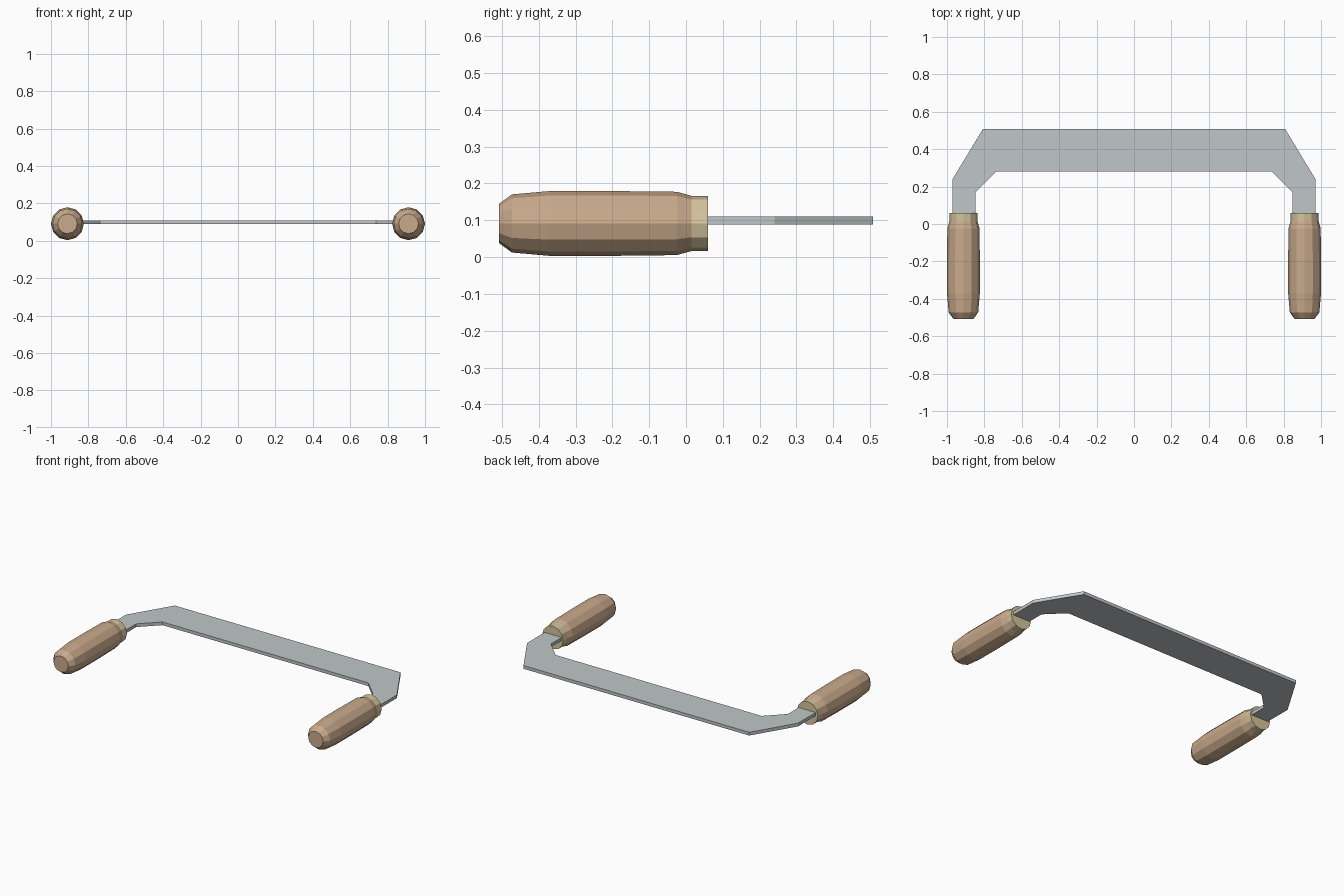
import bpy, bmesh, math

if "Cube" in bpy.data.objects:
    bpy.data.objects.remove(bpy.data.objects["Cube"])


def material(name, color):
    m = bpy.data.materials.new(name)
    m.diffuse_color = (*color, 1)
    m.use_nodes = True
    m.node_tree.nodes["Principled BSDF"].inputs["Base Color"].default_value = m.diffuse_color
    return m


def finish(bm, name, mat):
    bmesh.ops.recalc_face_normals(bm, faces=bm.faces)
    me = bpy.data.meshes.new(name)
    bm.to_mesh(me)
    bm.free()
    ob = bpy.data.objects.new(name, me)
    me.materials.append(mat)
    bpy.context.collection.objects.link(ob)
    return ob


def turned(name, profile, x, z, mat, sides=12):
    """Closed lathe form along y from (y, radius) pairs."""
    bm = bmesh.new()
    rings = []
    for y, r in profile:
        rings.append([bm.verts.new((x + r * math.cos(2 * math.pi * i / sides), y,
                                    z + r * math.sin(2 * math.pi * i / sides)))
                      for i in range(sides)])
    for a, b in zip(rings, rings[1:]):
        for i in range(sides):
            j = (i + 1) % sides
            bm.faces.new((a[i], a[j], b[j], b[i]))
    bm.faces.new(rings[0])
    bm.faces.new(rings[-1])
    return finish(bm, name, mat)


steel = material("steel", (0.53, 0.57, 0.58))
wood = material("wood", (0.58, 0.40, 0.26))
brass = material("brass", (0.66, 0.55, 0.34))

# Blade: flat plate with cranked tangs running into the ferrules
half = [(0.97, 0.02), (0.97, 0.24), (0.808, 0.508)]
inner = [(0.737, 0.28), (0.848, 0.17), (0.848, 0.02)]
outline = (half + [(-x, y) for x, y in reversed(half)]
           + [(-x, y) for x, y in reversed(inner)] + inner)
bm = bmesh.new()
plate = bm.faces.new([bm.verts.new((x, y, 0.089)) for x, y in outline])
ext = bmesh.ops.extrude_face_region(bm, geom=[plate])
bmesh.ops.translate(bm, vec=(0, 0, 0.021),
                    verts=[v for v in ext["geom"] if isinstance(v, bmesh.types.BMVert)])
finish(bm, "blade", steel)

# Handles and ferrules, one pair per side
handle_profile = [(-0.508, 0.053), (-0.473, 0.079), (-0.37, 0.088),
                  (-0.2, 0.088), (-0.025, 0.086), (0.015, 0.075)]
ferrule_profile = [(0.012, 0.075), (0.06, 0.075)]
for side, x in (("left", -0.912), ("right", 0.912)):
    turned(side + "_handle", handle_profile, x, 0.0915, wood)
    turned(side + "_ferrule", ferrule_profile, x, 0.0915, brass)
